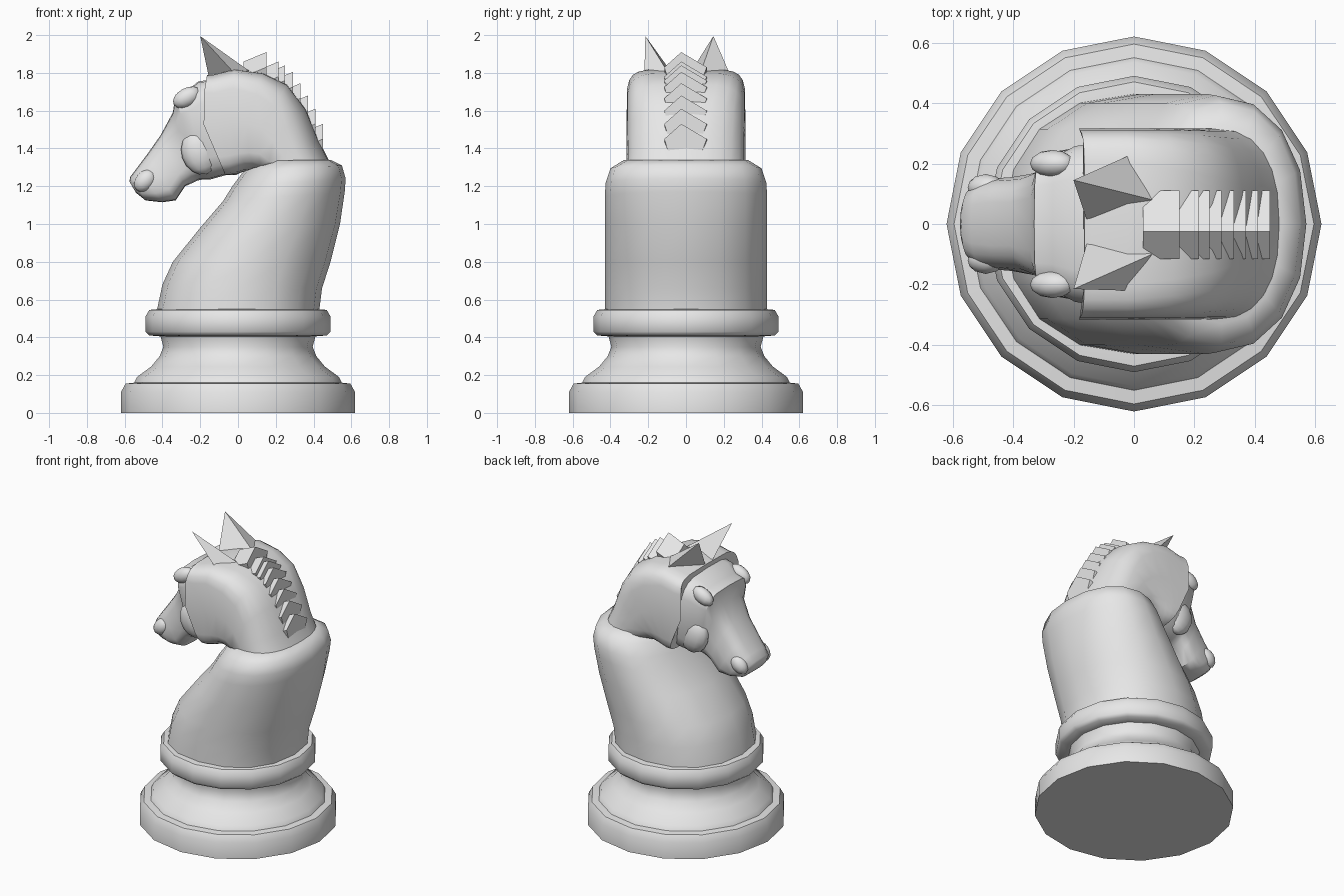
import bpy, bmesh, math
from mathutils import Vector

if "Cube" in bpy.data.objects:
    bpy.data.objects.remove(bpy.data.objects["Cube"])

grey = bpy.data.materials.new("light grey")
grey.use_nodes = True
grey.diffuse_color = (0.8, 0.8, 0.8, 1)
grey.node_tree.nodes["Principled BSDF"].inputs["Base Color"].default_value = (0.8, 0.8, 0.8, 1)


def finish(name, bm, angle=None):
    """Turn a bmesh into a grey object, smooth below the given angle."""
    bmesh.ops.recalc_face_normals(bm, faces=bm.faces)
    mesh = bpy.data.meshes.new(name)
    bm.to_mesh(mesh)
    bm.free()
    mesh.materials.append(grey)
    obj = bpy.data.objects.new(name, mesh)
    bpy.context.collection.objects.link(obj)
    if angle:
        bpy.ops.object.select_all(action='DESELECT')
        obj.select_set(True)
        bpy.context.view_layer.objects.active = obj
        bpy.ops.object.shade_smooth_by_angle(angle=math.radians(angle))
    return obj


def loft(name, rings, angle):
    """Skin a list of closed rings and cap both ends."""
    bm = bmesh.new()
    loops = [[bm.verts.new(p) for p in ring] for ring in rings]
    n = len(loops[0])
    for a, b in zip(loops, loops[1:]):
        for i in range(n):
            j = (i + 1) % n
            bm.faces.new((a[i], a[j], b[j], b[i]))
    bm.faces.new(loops[0])
    bm.faces.new(loops[-1])
    return finish(name, bm, angle)


def ring(x0, z0, x1, z1, low, high, power=2.0, n=16):
    """Superellipse from a front/low point to a back/high point, with two half widths."""
    pts = []
    for i in range(n):
        c, s = math.cos(math.tau * i / n), math.sin(math.tau * i / n)
        u = math.copysign(abs(c) ** (2 / power), c)
        v = math.copysign(abs(s) ** (2 / power), s)
        t = (u + 1) / 2
        pts.append((x0 + (x1 - x0) * t, v * (low + (high - low) * t), z0 + (z1 - z0) * t))
    return pts


# Turned base
base = [(.62, 0), (.62, .11), (.595, .155), (.55, .16), (.535, .19), (.46, .245), (.415, .3),
        (.395, .35), (.41, .405), (.47, .41), (.49, .43), (.49, .51), (.47, .545), (.42, .55)]
loft("base", [ring(-r, z, r, z, r, r) for r, z in base], 50)

# Leaning body with a rounded shoulder
body = [(-.43, .54, .43, .54, .43), (-.40, .68, .445, .66, .43), (-.345, .8, .49, .8, .43),
        (-.2, .98, .54, 1.0, .43), (-.08, 1.12, .565, 1.17, .43), (-.03, 1.2, .57, 1.24, .425),
        (.03, 1.28, .55, 1.31, .40), (.09, 1.335, .49, 1.34, .33)]
loft("body", [ring(*s, s[4], 2.2) for s in body], 50)

# Arched upper neck and cheeks, fanning around the throat
crest = [(.08, 1.3, .49, 1.32, 2.4), (.04, 1.28, .43, 1.44, 2.6), (.01, 1.27, .36, 1.61, 3),
         (-.01, 1.26, .26, 1.74, 4), (-.03, 1.26, .13, 1.8, 5), (-.05, 1.26, -.02, 1.82, 6),
         (-.07, 1.26, -.14, 1.79, 6)]
rings = [ring(a, b, c, d, .315, .315, p, 24) for a, b, c, d, p in crest]
# The front edge of the cheeks bows forward
rings.append([(x - .09 * max(0, 1 - abs(z - 1.57) / .3), y, z) for x, y, z in rings[-1]])
loft("crest", rings, 35)

# Face from brow to nose
face = [(-.06, 1.26, -.1, 1.77, .26, .29, 4), (-.15, 1.235, -.21, 1.755, .24, .27, 4),
        (-.19, 1.235, -.27, 1.705, .21, .24, 4), (-.215, 1.23, -.33, 1.685, .19, .23, 4),
        (-.235, 1.22, -.345, 1.59, .19, .17, 3.5), (-.28, 1.2, -.41, 1.47, .19, .14, 3.5),
        (-.33, 1.125, -.48, 1.37, .17, .14, 3.5), (-.4, 1.115, -.54, 1.29, .16, .14, 3),
        (-.49, 1.125, -.57, 1.25, .13, .11, 3), (-.54, 1.165, -.575, 1.225, .08, .07, 2.5)]
loft("face", [ring(*s, 20) for s in face], 45)

# Cheek bones, brows and nostril swells on each side
for side, label in ((1, "left"), (-1, "right")):
    for part, loc, size, tilt in (("brow", (-.27, .2, 1.67), (.08, .045, .05), .5),
                                  ("cheek", (-.2, .19, 1.38), (.1, .06, .12), .3),
                                  ("nostril", (-.49, .12, 1.23), (.07, .045, .05), .8)):
        bm = bmesh.new()
        bmesh.ops.create_uvsphere(bm, u_segments=12, v_segments=8, radius=1)
        bmesh.ops.scale(bm, vec=size, verts=bm.verts)
        obj = finish(f"{label}_{part}", bm, 60)
        obj.location = (loc[0], loc[1] * side, loc[2])
        obj.rotation_euler = (0, -tilt, 0)

# Pointed ears
ears = {"left_ear": [(-.2, .145, 1.995), (-.155, .01, 1.78), (-.02, .225, 1.81), (.06, .08, 1.81)],
        "right_ear": [(-.2, -.215, 1.995), (-.155, -.06, 1.78), (-.03, -.22, 1.81), (.06, -.1, 1.81)]}
for name, pts in ears.items():
    bm = bmesh.new()
    bmesh.ops.convex_hull(bm, input=[bm.verts.new(p) for p in pts])
    finish(name, bm)

# Mane of stacked chevron blades
tips = [(.15, 1.91), (.215, 1.86), (.25, 1.84), (.29, 1.805), (.33, 1.745), (.37, 1.68),
        (.41, 1.61), (.45, 1.53)]
for i, (x, z) in enumerate(tips):
    outline = [(-.115, z - .08), (-.025, z), (.11, z - .08), (.08, z - .16), (-.025, z - .14), (-.09, z - .16)]
    loft(f"mane_blade_{i + 1}", [[(px, y, pz - drop) for y, pz in outline]
                                 for px, drop in ((x - .12, .05), (x, 0))], None)
